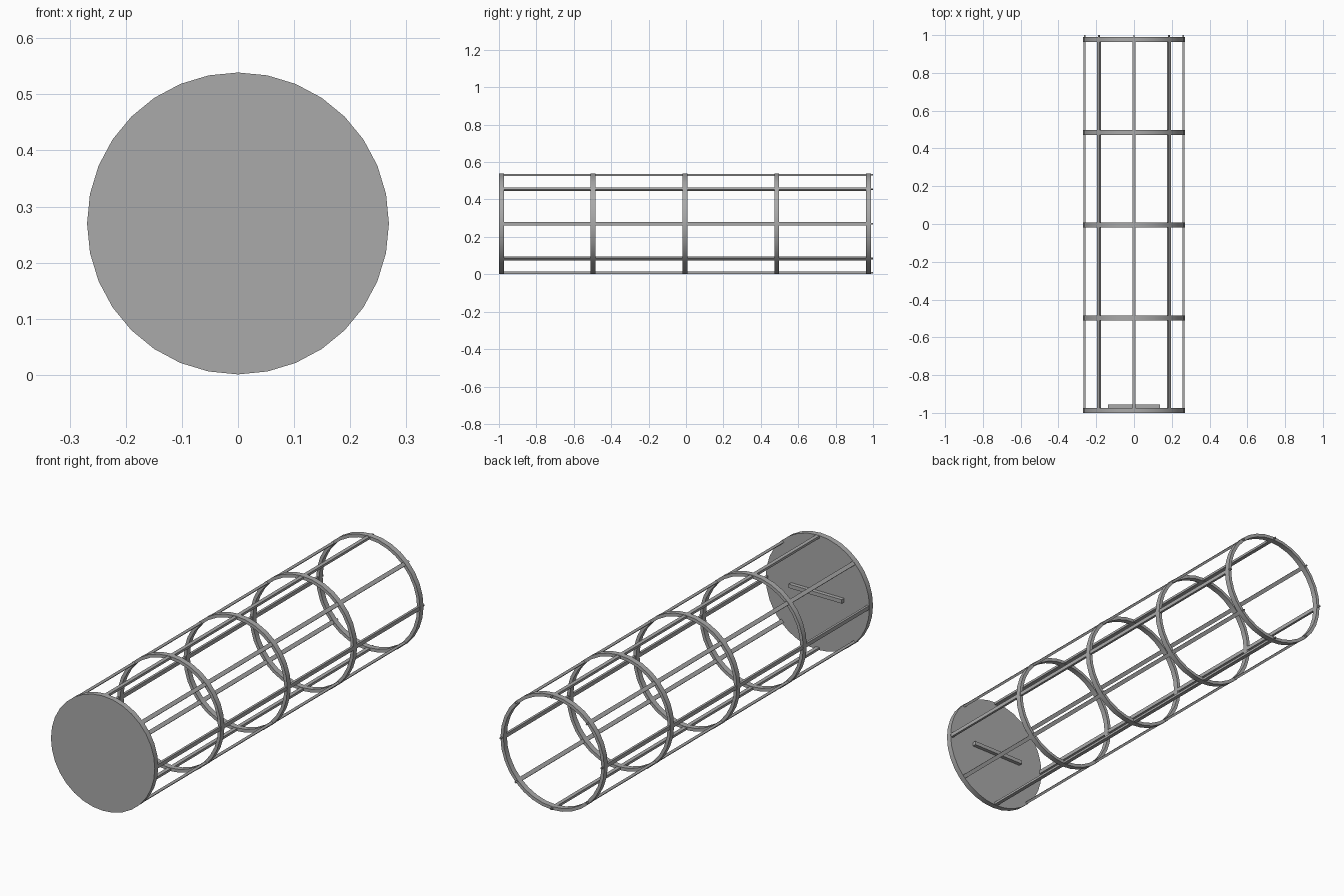
import bpy, math
from mathutils import Matrix, Vector

if "Cube" in bpy.data.objects:
    bpy.data.objects.remove(bpy.data.objects["Cube"], do_unlink=True)

R = 0.269           # outer radius of the hoops
CZ = 0.27           # height of the cage axis
HOOP_W = 0.026      # hoop width along the axis
SIDES = 32
FRONT = -1.0
HOOPS = [-0.497 + i * 0.491 for i in range(4)]

steel = bpy.data.materials.new("grey steel")
steel.use_nodes = True
GREY = (0.4, 0.4, 0.4, 1)
steel.diffuse_color = GREY
steel.node_tree.nodes["Principled BSDF"].inputs["Base Color"].default_value = GREY


def add_mesh(name, verts, faces, smooth=False):
    mesh = bpy.data.meshes.new(name)
    mesh.from_pydata(verts, [], faces)
    mesh.materials.append(steel)
    obj = bpy.data.objects.new(name, mesh)
    bpy.context.collection.objects.link(obj)
    if smooth:
        bpy.ops.object.select_all(action='DESELECT')
        obj.select_set(True)
        bpy.context.view_layer.objects.active = obj
        bpy.ops.object.shade_smooth_by_angle(angle=math.radians(35))
    return obj


def circle(radius, y):
    steps = [2 * math.pi * i / SIDES for i in range(SIDES)]
    return [(radius * math.sin(a), y, CZ + radius * math.cos(a)) for a in steps]


def hoop(name, y, inner):
    """Flat band around the axis."""
    h = HOOP_W / 2
    loops = [(R, y - h), (R, y + h), (inner, y + h), (inner, y - h)]
    verts = [p for r, ly in loops for p in circle(r, ly)]
    faces = []
    for k in range(4):
        a, b = k * SIDES, (k + 1) % 4 * SIDES
        for i in range(SIDES):
            j = (i + 1) % SIDES
            faces.append((a + i, a + j, b + j, b + i))
    return add_mesh(name, verts, faces, True)


def disc(name, y0, y1):
    """Solid round plate."""
    n = SIDES
    faces = [(i, (i + 1) % n, n + (i + 1) % n, n + i) for i in range(n)]
    faces += [tuple(reversed(range(n))), tuple(range(n, 2 * n))]
    return add_mesh(name, circle(R, y0) + circle(R, y1), faces, True)


def bar(name, size, centre, angle=0):
    """Box turned about the cage axis."""
    sx, sy, sz = (s / 2 for s in size)
    turn = Matrix.Rotation(angle, 3, 'Y')
    verts = [turn @ (Vector((x, y, z)) + Vector(centre)) + Vector((0, 0, CZ))
             for x in (-sx, sx) for y in (-sy, sy) for z in (-sz, sz)]
    faces = [(0, 1, 3, 2), (4, 6, 7, 5), (0, 4, 5, 1),
             (2, 3, 7, 6), (0, 2, 6, 4), (1, 5, 7, 3)]
    return add_mesh(name, verts, faces)


# closed front plate with its inner handle
disc("front_plate", FRONT, FRONT + HOOP_W)
bar("inner_handle", (0.275, 0.018, 0.018), (0, -0.965, 0))

# open hoops
for i, y in enumerate(HOOPS):
    hoop(f"hoop_{i + 1}", y, R - 0.015)

# eight long slats, each with a thin pin past the last hoop
start, end = FRONT + HOOP_W, HOOPS[-1] + HOOP_W / 2 - 0.002
for i in range(8):
    a = i * math.pi / 4
    bar(f"slat_{i + 1}", (0.018, end - start, 0.011), (0, (start + end) / 2, R - 0.0075), a)
    bar(f"end_pin_{i + 1}", (0.007, 0.03, 0.007), (0, 0.985, R - 0.0075), a)
